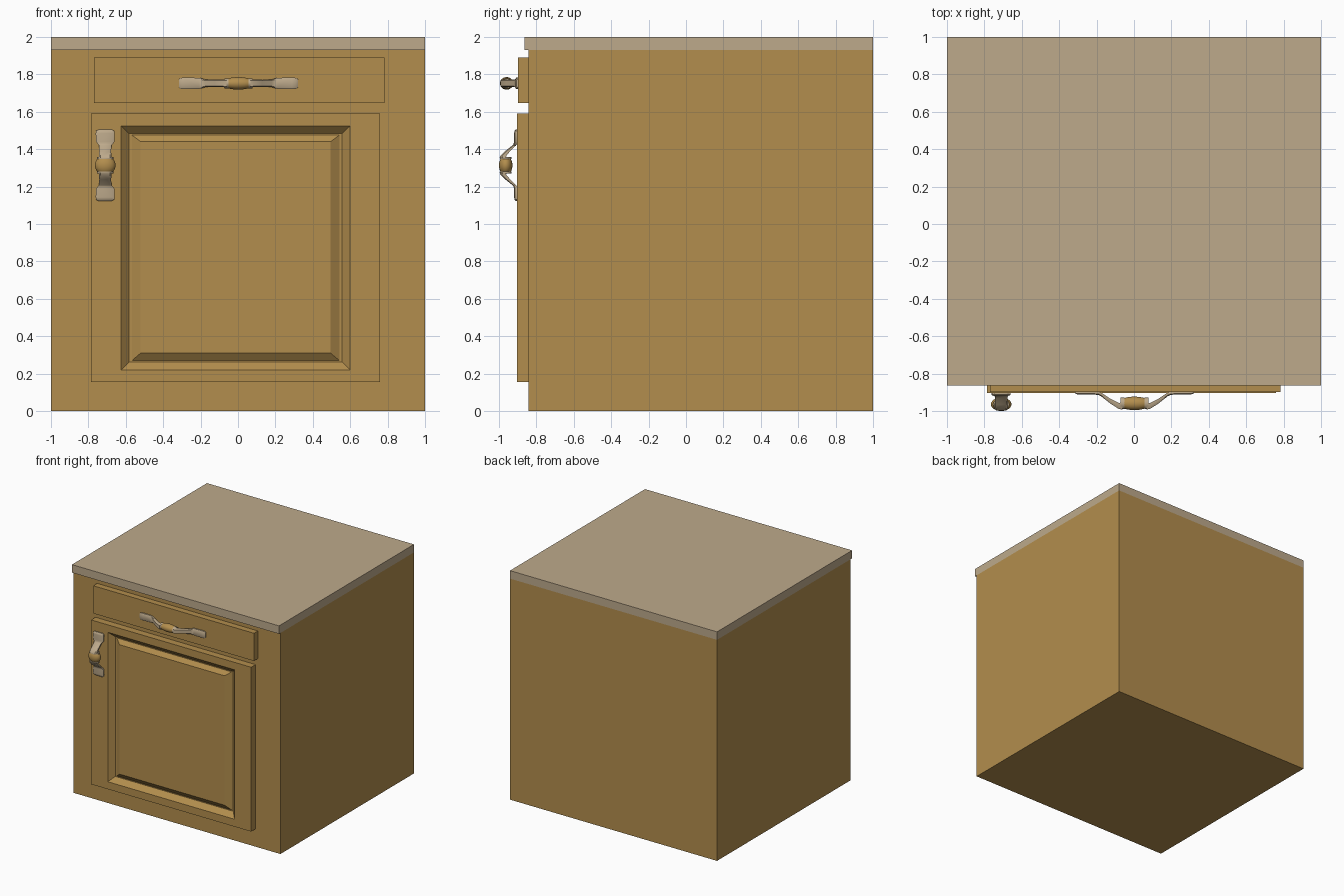
import bpy, bmesh, math
from mathutils import Vector

if "Cube" in bpy.data.objects:
    bpy.data.objects.remove(bpy.data.objects["Cube"])


def material(name, rgb):
    m = bpy.data.materials.new(name)
    m.diffuse_color = (*rgb, 1)
    m.use_nodes = True
    m.node_tree.nodes["Principled BSDF"].inputs["Base Color"].default_value = m.diffuse_color
    return m


WOOD = material("oak wood", (0.45, 0.27, 0.075))
STONE = material("beige stone", (0.51, 0.40, 0.26))


def finish(name, bm, mat, smooth=False):
    bmesh.ops.recalc_face_normals(bm, faces=bm.faces)
    me = bpy.data.meshes.new(name)
    bm.to_mesh(me)
    bm.free()
    me.materials.append(mat)
    ob = bpy.data.objects.new(name, me)
    bpy.context.collection.objects.link(ob)
    if smooth:
        bpy.ops.object.select_all(action='DESELECT')
        ob.select_set(True)
        bpy.context.view_layer.objects.active = ob
        bpy.ops.object.shade_smooth_by_angle(angle=math.radians(35))
    return ob


def loft(bm, rings):
    """Skin a list of equally sized point loops and cap both ends."""
    vr = [[bm.verts.new(p) for p in r] for r in rings]
    n = len(vr[0])
    for a, b in zip(vr, vr[1:]):
        for i in range(n):
            j = (i + 1) % n
            bm.faces.new((a[i], a[j], b[j], b[i]))
    bm.faces.new(vr[0])
    bm.faces.new(vr[-1])


def rect(x0, x1, z0, z1, y):
    return [(x0, y, z0), (x1, y, z0), (x1, y, z1), (x0, y, z1)]


def box(name, x0, x1, y0, y1, z0, z1, mat):
    bm = bmesh.new()
    loft(bm, [rect(x0, x1, z0, z1, y0), rect(x0, x1, z0, z1, y1)])
    return finish(name, bm, mat)


# Carcass, countertop, drawer front
box("cabinet_body", -1, 1, -0.843, 1, 0, 1.93, WOOD)
box("countertop", -1, 1, -0.863, 1, 1.93, 2, STONE)
box("drawer_front", -0.77, 0.782, -0.897, -0.84, 1.648, 1.89, WOOD)

# Door with sloped recess and raised centre panel
bm = bmesh.new()
loft(bm, [rect(-0.786, 0.76, 0.155, 1.59, -0.84),
          rect(-0.786, 0.76, 0.155, 1.59, -0.904),
          rect(-0.625, 0.600, 0.22, 1.525, -0.904),
          rect(-0.582, 0.557, 0.262, 1.483, -0.862),
          rect(-0.567, 0.542, 0.270, 1.475, -0.862),
          rect(-0.520, 0.495, 0.310, 1.440, -0.892)])
finish("cabinet_door", bm, WOOD)


def handle(name, origin, along, across, L, W, reach):
    """Pull handle: two feet with rising arms, collars and a turned grip."""
    o, u, w, d = Vector(origin), Vector(along), Vector(across), Vector((0, -1, 0))

    def at(a, b, c):
        return o + u * a + w * b + d * c

    mid = reach - 0.036
    # stations: distance along, half width, bottom depth, top depth
    stations = [(1.0, .72, 0, .008), (.97, .95, 0, .013), (.90, 1, 0, .015),
                (.66, .95, 0, .015), (.60, .80, 0, .018), (.56, .66, .004, .024),
                (.40, .62, mid - .024, mid + .002),
                (.26, .66, mid - .002, mid + .030), (.20, .70, mid - .006, mid + .033)]
    bm = bmesh.new()
    for s in (-1, 1):
        rings = []
        for f, hw, lo, hi in stations:
            h, k = hw * W, (hi - lo) * .3
            rings.append([at(s * f * L, b, c) for b, c in
                          ((-h, lo), (h, lo), (h, hi - k), (h * .75, hi),
                           (-h * .75, hi), (-h, hi - k))])
        loft(bm, rings)
        # collar beside the grip
        loft(bm, [[at(s * f * L, math.cos(t) * W * .85, mid + math.sin(t) * .031)
                   for t in [i * math.tau / 16 for i in range(16)]]
                  for f in (.17, .235)])
    finish(name + "_bar", bm, STONE, True)

    # barrel-shaped grip
    bm = bmesh.new()
    rings = []
    for i in range(13):
        q = -1 + i / 6
        r = math.sqrt(1 - (q * .82) ** 2)
        rings.append([at(q * .225 * L, math.cos(t) * W * 1.08 * r, mid + math.sin(t) * .036 * r)
                      for t in [j * math.tau / 24 for j in range(24)]])
    loft(bm, rings)
    finish(name + "_grip", bm, WOOD, True)


handle("drawer_handle", (0.002, -0.897, 1.752), (1, 0, 0), (0, 0, 1), 0.318, 0.031, 0.098)
handle("door_handle", (-0.71, -0.904, 1.314), (0, 0, 1), (1, 0, 0), 0.19, 0.051, 0.096)
